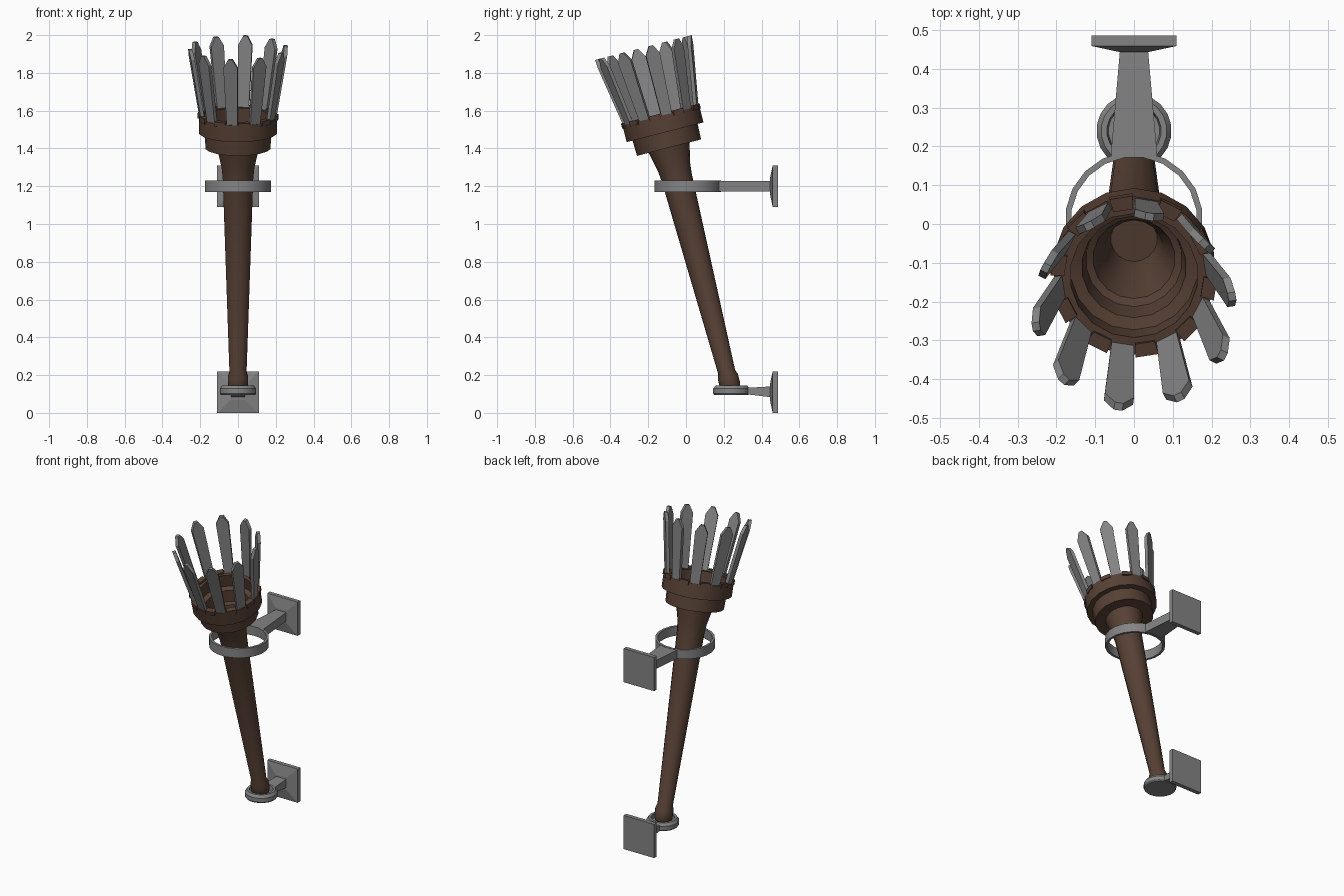
import bpy, bmesh, math
from mathutils import Matrix, Vector

if "Cube" in bpy.data.objects:
    bpy.data.objects.remove(bpy.data.objects["Cube"])


def material(name, rgb):
    m = bpy.data.materials.new(name)
    m.diffuse_color = (*rgb, 1)
    m.use_nodes = True
    m.node_tree.nodes["Principled BSDF"].inputs["Base Color"].default_value = m.diffuse_color
    return m


WOOD = material("dark brown wood", (0.095, 0.052, 0.035))
IRON = material("grey iron", (0.23, 0.23, 0.23))

# Torch frame: local z runs up the leaning torch
TILT = Matrix.Translation((0, 0.24, 0.12)) @ Matrix.Rotation(math.radians(14.4), 4, 'X')


def finish(name, bm, mat, matrix=None, smooth=False):
    bmesh.ops.recalc_face_normals(bm, faces=bm.faces)
    me = bpy.data.meshes.new(name)
    bm.to_mesh(me)
    bm.free()
    if matrix:
        me.transform(matrix)
    me.materials.append(mat)
    ob = bpy.data.objects.new(name, me)
    bpy.context.collection.objects.link(ob)
    if smooth:
        bpy.context.view_layer.objects.active = ob
        ob.select_set(True)
        bpy.ops.object.shade_smooth_by_angle(angle=math.radians(30))
        ob.select_set(False)
    return ob


def loft(bm, sections, closed=False):
    """Skin a list of equal-length point rings; cap the ends unless closed."""
    rings = [[bm.verts.new(p) for p in s] for s in sections]
    pairs = list(zip(rings, rings[1:]))
    if closed:
        pairs.append((rings[-1], rings[0]))
    for a, b in pairs:
        n = len(a)
        for i in range(n):
            bm.faces.new((a[i], a[(i + 1) % n], b[(i + 1) % n], b[i]))
    if not closed:
        bm.faces.new(rings[0])
        bm.faces.new(rings[-1])


def lathe(name, profile, sides, mat, matrix, closed=False, smooth=False):
    bm = bmesh.new()
    angs = [2 * math.pi * (i + 0.5) / sides for i in range(sides)]
    loft(bm, [[(r * math.cos(a), r * math.sin(a), z) for a in angs] for r, z in profile], closed)
    return finish(name, bm, mat, matrix, smooth)


def rect(y, hw, z0, z1):
    return [(-hw, y, z0), (hw, y, z0), (hw, y, z1), (-hw, y, z1)]


# Handle and stepped hollow cup, one turned piece
lathe("torch_body", [
    (0.045, 0.0), (0.055, 0.025), (0.055, 0.075), (0.046, 0.10), (0.082, 1.16),
    (0.088, 1.22), (0.112, 1.326), (0.175, 1.326), (0.178, 1.41), (0.21, 1.41),
    (0.21, 1.50), (0.165, 1.50), (0.165, 1.42), (0.135, 1.41), (0.125, 1.335),
    (0.106, 1.325), (0.075, 1.22), (0.06, 1.12)], 18, WOOD, TILT, smooth=True)

# Crown of blades with low wooden tabs between them
COUNT = 10
for i in range(COUNT):
    a = math.radians(-9 + 36 * i)
    spin = Matrix.Rotation(a, 4, 'Z')
    outline = [(-0.028, 1.465), (0.028, 1.465), (0.038, 1.825), (0.011, 1.873),
               (-0.011, 1.873), (-0.038, 1.825)]
    bm = bmesh.new()

    def lean(z):
        return 0.188 + 0.068 * (z - 1.465) / 0.41

    loft(bm, [[(x, -(lean(z) + d), z) for x, z in outline] for d in (-0.01, 0.01)])
    finish("crown_blade", bm, IRON, TILT @ spin)

    bm = bmesh.new()
    loft(bm, [rect(-0.213, 0.03, 1.485, 1.512), rect(-0.178, 0.026, 1.485, 1.512)])
    finish("rim_tab", bm, WOOD, TILT @ Matrix.Rotation(a + math.radians(18), 4, 'Z'))

# Upper holding ring
lathe("holding_ring", [(0.178, 1.17), (0.178, 1.23), (0.163, 1.23), (0.163, 1.17)],
      20, IRON, Matrix.Translation((0, 0.01, 0)), closed=True, smooth=True)

# Lower seat dish
lathe("seat_dish", [(0.092, 0.095), (0.097, 0.102), (0.097, 0.128), (0.085, 0.145),
                    (0.07, 0.145), (0.066, 0.118)], 20, IRON,
      Matrix.Translation((0, 0.24, 0)), smooth=True)

# Bracket arms
for name, sections in (
        ("upper_arm", [rect(0.176, 0.06, 1.172, 1.228), rect(0.45, 0.036, 1.172, 1.228)]),
        ("lower_arm", [rect(0.31, 0.04, 0.10, 0.132), rect(0.45, 0.036, 0.083, 0.14)])):
    bm = bmesh.new()
    loft(bm, sections)
    finish(name, bm, IRON)

# Square wall plates with sloped fronts
for name, z in (("upper_wall_plate", 1.2), ("lower_wall_plate", 0.11)):
    bm = bmesh.new()
    loft(bm, [rect(y, h, z - h, z + h) for y, h in ((0.444, 0.04), (0.459, 0.11), (0.486, 0.11))])
    finish(name, bm, IRON)
